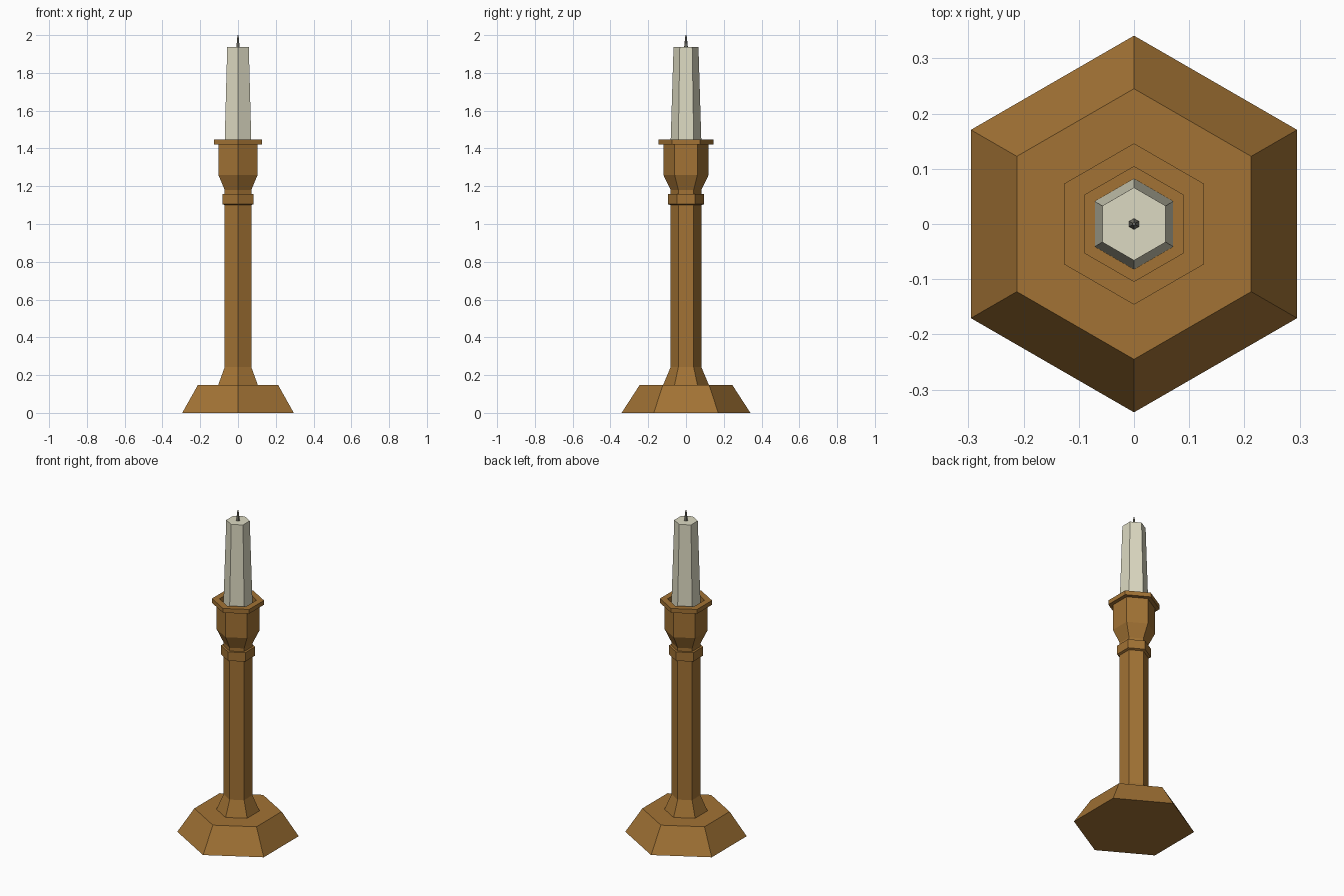
import bpy, bmesh
from math import sin, cos, pi

if "Cube" in bpy.data.objects:
    bpy.data.objects.remove(bpy.data.objects["Cube"])

SIDES = 6


def material(name, rgb):
    m = bpy.data.materials.new(name)
    m.diffuse_color = (*rgb, 1)
    m.use_nodes = True
    m.node_tree.nodes["Principled BSDF"].inputs["Base Color"].default_value = m.diffuse_color
    return m


def hex_turned(name, profile, mat):
    """Six-sided turned solid from (corner radius, z) pairs, capped at both ends."""
    bm = bmesh.new()
    rings = [[bm.verts.new((r * cos(pi / 2 + 2 * pi * i / SIDES),
                            r * sin(pi / 2 + 2 * pi * i / SIDES), z))
              for i in range(SIDES)] for r, z in profile]
    for a, b in zip(rings, rings[1:]):
        for i in range(SIDES):
            j = (i + 1) % SIDES
            bm.faces.new((a[i], a[j], b[j], b[i]))
    bm.faces.new(rings[0][::-1])
    bm.faces.new(rings[-1])
    me = bpy.data.meshes.new(name)
    bm.to_mesh(me)
    bm.free()
    me.materials.append(mat)
    ob = bpy.data.objects.new(name, me)
    bpy.context.collection.objects.link(ob)
    return ob


wood = material("wood", (0.36, 0.17, 0.035))
wax = material("wax", (0.72, 0.70, 0.54))
dark = material("wick", (0.22, 0.21, 0.17))

# Holder: base, flared foot, stem, collar, cup, rim and shallow recess
hex_turned("candle_holder", [
    (0.341, 0), (0.245, 0.148),
    (0.121, 0.148), (0.081, 0.243),
    (0.081, 1.10), (0.096, 1.105), (0.096, 1.16),
    (0.081, 1.16), (0.081, 1.18), (0.12, 1.26),
    (0.12, 1.421), (0.146, 1.421), (0.146, 1.448),
    (0.104, 1.448), (0.104, 1.415)], wood)

# Tapered candle standing in the recess
hex_turned("candle", [(0.082, 1.415), (0.066, 1.936)], wax)

# Wick
hex_turned("wick", [(0.010, 1.936), (0.007, 1.965), (0.003, 2.0)], dark)
